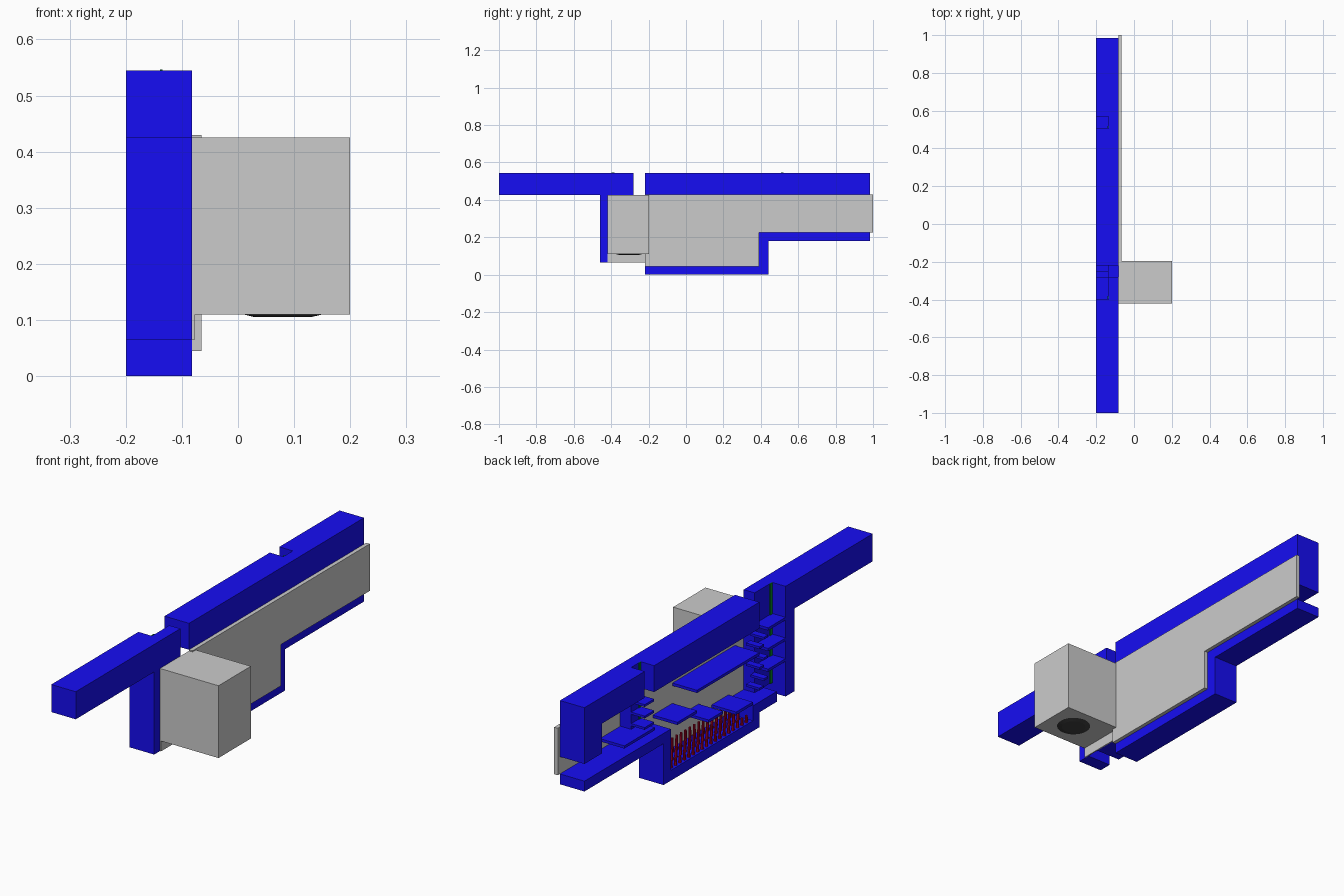
import bpy, bmesh
from mathutils import Matrix

if "Cube" in bpy.data.objects:
    bpy.data.objects.remove(bpy.data.objects["Cube"])

def material(name, rgb):
    m = bpy.data.materials.new(name)
    m.diffuse_color = (*rgb, 1)
    m.use_nodes = True
    m.node_tree.nodes["Principled BSDF"].inputs["Base Color"].default_value = m.diffuse_color
    return m

BLUE = material("blue", (0.008, 0.004, 0.9))
RED = material("red", (0.45, 0.0, 0.02))
GREEN = material("green", (0.0, 0.25, 0.02))
DARK = material("dark", (0.05, 0.05, 0.05))
XO, XM, XI = -0.2, -0.135, -0.082   # open side, shaft back, inner side

def finish(name, bm, mat=None):
    bmesh.ops.recalc_face_normals(bm, faces=bm.faces)
    me = bpy.data.meshes.new(name)
    bm.to_mesh(me)
    bm.free()
    if mat:
        me.materials.append(mat)
    ob = bpy.data.objects.new(name, me)
    bpy.context.collection.objects.link(ob)
    return ob

def extrude(name, outline, axis, a, b, mat=None):
    """Extrude a 2D outline: along x the outline is (y, z), along z it is (x, y)."""
    bm = bmesh.new()
    vs = [bm.verts.new((a, p, q) if axis == 'x' else (p, q, a)) for p, q in outline]
    face = bm.faces.new(vs)
    out = bmesh.ops.extrude_face_region(bm, geom=[face])
    off = (b - a, 0, 0) if axis == 'x' else (0, 0, b - a)
    bmesh.ops.translate(bm, vec=off, verts=[v for v in out["geom"] if isinstance(v, bmesh.types.BMVert)])
    return finish(name, bm, mat)

def box(name, x, y, z, mat=BLUE):
    return extrude(name, [(x[0], y[0]), (x[1], y[0]), (x[1], y[1]), (x[0], y[1])], 'z', z[0], z[1], mat)

# ground slabs with stair notches on the open side
extrude("front_ground_slab", [(XO, -1), (XI, -1), (XI, -0.28), (XM, -0.28), (XM, -0.4), (XO, -0.4)],
        'z', 0.425, 0.545, BLUE)
extrude("rear_ground_slab", [(XO, -0.22), (XI, -0.22), (XI, 0.985), (XO, 0.985), (XO, 0.57),
                             (XM, 0.57), (XM, 0.505), (XO, 0.505)], 'z', 0.43, 0.545, BLUE)
box("rear_end_wall", (XO, XI), (0.865, 0.985), (0.3, 0.43))

# shaft post and stepped foundation
box("shaft_post", (XO, XI), (-0.46, -0.4), (0.065, 0.425))
box("shaft_floor", (XO, XI), (-0.34, -0.22), (0.065, 0.11))
extrude("foundation", [(-0.22, 0), (0.44, 0), (0.44, 0.18), (0.985, 0.18), (0.985, 0.225),
                       (0.39, 0.225), (0.39, 0.045), (-0.175, 0.045), (-0.175, 0.11), (-0.22, 0.11)],
        'x', XO, XI, BLUE)

# stair shaft back walls and green strips
box("front_shaft_wall", (XM, XI), (-0.4, -0.28), (0.11, 0.425))
box("rear_shaft_wall", (XM, XI), (0.505, 0.57), (0.275, 0.43))
box("front_green_strip", (XM - 0.004, XM), (-0.398, -0.382), (0.11, 0.546), GREEN)
box("rear_green_strip", (XM - 0.004, XM), (0.507, 0.52), (0.275, 0.546), GREEN)

# landings in the front shaft, with half steps between
for i, z in enumerate((0.41, 0.32, 0.23)):
    box(f"front_landing_{i}", (XO, XM), (-0.4, -0.28), (z - 0.012, z))
    for j, drop in enumerate((0.03, 0.06)):
        box(f"front_step_{i}_{j}", (XO, XM), (-0.28 + 0.03 * j, -0.25 + 0.03 * j), (z - drop - 0.01, z - drop))

# steps in the rear shaft
for i, z in enumerate((0.4, 0.35, 0.3)):
    box(f"rear_step_{i}", (XO, XM), (0.505, 0.57), (z - 0.01, z))

# floor plates descending through the hall
for i, (y0, y1, z) in enumerate([(0.5, 0.71, 0.274), (-0.22, 0.21, 0.325), (0.21, 0.345, 0.237),
                                 (0.03, 0.13, 0.165), (-0.175, -0.06, 0.127)]):
    box(f"floor_plate_{i}", (XO, XI), (y0, y1), (z - 0.012, z))

# rows of red pins in the pit
bm = bmesh.new()
for row in range(3):
    for k in range(18):
        p = (-0.186 + 0.04 * row, -0.15 + 0.0305 * k, 0.06 + 0.008 * row)
        bmesh.ops.create_cone(bm, cap_ends=True, segments=8, radius1=0.007, radius2=0.005,
                              depth=0.03 + 0.016 * row, matrix=Matrix.Translation(p))
finish("pit_pins", bm, RED)

# grey backing sheets
extrude("backing_sheet", [(-0.22, 0.045), (0.39, 0.045), (0.39, 0.225), (1, 0.225), (1, 0.43), (-0.22, 0.43)],
        'x', XI, -0.065)
box("shaft_backing_sheet", (XI, -0.077), (-0.42, -0.2), (0.065, 0.42), None)

# grey box with a dark round fitting underneath
box("side_box", (XI, 0.2), (-0.42, -0.197), (0.11, 0.425), None)
bm = bmesh.new()
bmesh.ops.create_cone(bm, cap_ends=True, segments=24, radius1=0.05, radius2=0.075, depth=0.006,
                      matrix=Matrix.Translation((0.08, -0.305, 0.108)))
finish("round_fitting", bm, DARK)
